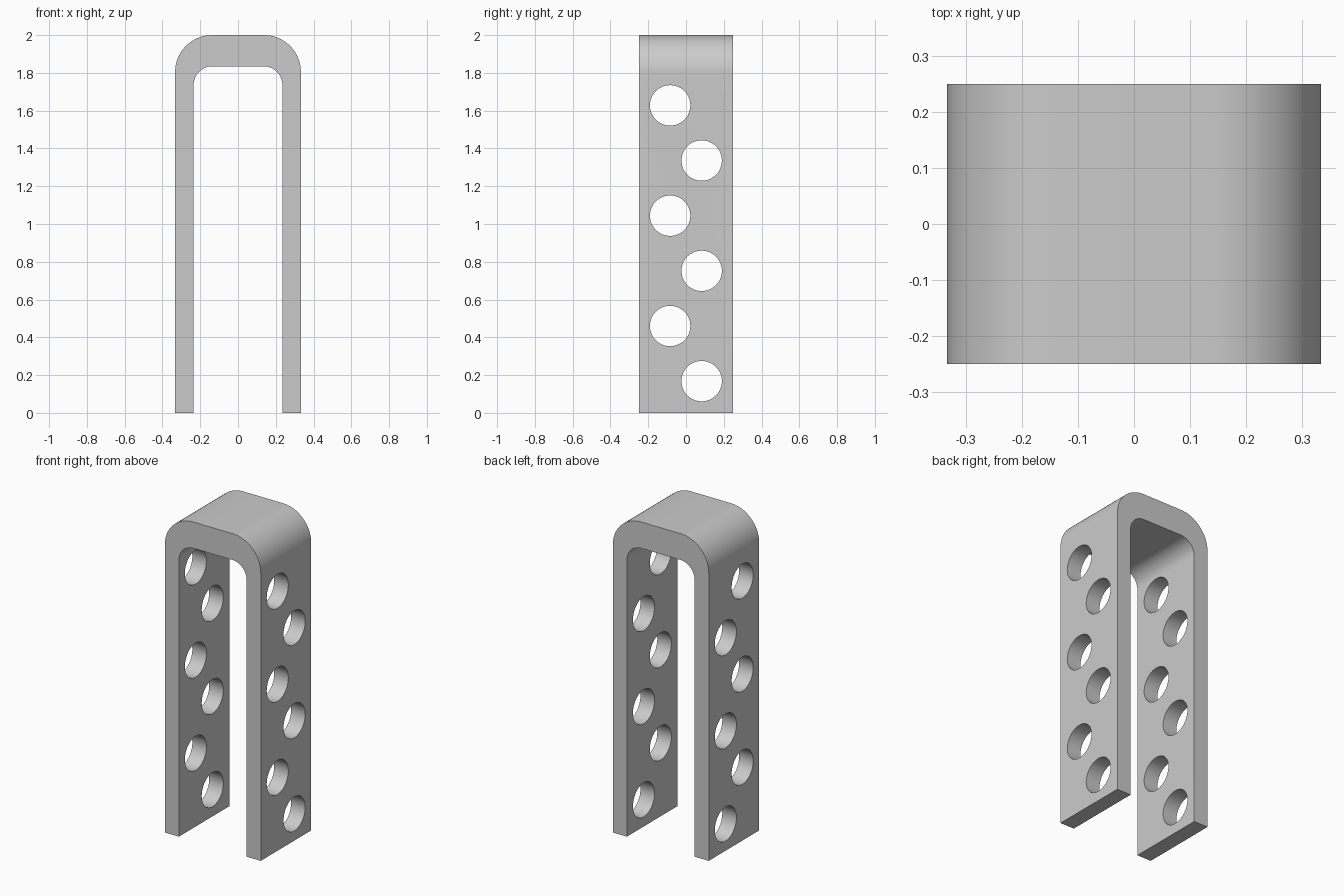
import bpy, bmesh
from math import pi, sin, cos
from mathutils import Matrix, Vector

if "Cube" in bpy.data.objects:
    bpy.data.objects.remove(bpy.data.objects["Cube"])

HALF_W, HALF_IN, HALF_D = 0.333, 0.235, 0.25
TOP, TOP_IN = 2.0, 1.835
R_OUT, R_IN = 0.195, 0.10
HOLE_R = 0.107
HOLES = [(-0.084 if i % 2 else 0.083, 0.168 + i * 0.292) for i in range(6)]


def arch(half, top, r, n=16):
    """Arch outline from the right foot over the top to the left foot."""
    right = [(half, 0)]
    for i in range(n + 1):
        a = pi / 2 * i / n
        right.append((half - r + r * cos(a), top - r + r * sin(a)))
    return right + [(-x, z) for x, z in reversed(right)]


def make_object(name, bm):
    bmesh.ops.recalc_face_normals(bm, faces=bm.faces)
    mesh = bpy.data.meshes.new(name)
    bm.to_mesh(mesh)
    bm.free()
    obj = bpy.data.objects.new(name, mesh)
    bpy.context.collection.objects.link(obj)
    return obj


# U-shaped bracket: arch profile extruded through its depth
bm = bmesh.new()
outline = arch(HALF_W, TOP, R_OUT) + arch(HALF_IN, TOP_IN, R_IN)[::-1]
face = bm.faces.new([bm.verts.new((x, -HALF_D, z)) for x, z in outline])
ext = bmesh.ops.extrude_face_region(bm, geom=[face])
bmesh.ops.translate(bm, vec=Vector((0, 2 * HALF_D, 0)),
                    verts=[v for v in ext["geom"] if isinstance(v, bmesh.types.BMVert)])
bracket = make_object("perforated_bracket", bm)

# Staggered hole cutters passing through both legs
bm = bmesh.new()
for y, z in HOLES:
    bmesh.ops.create_cone(bm, cap_ends=True, segments=48, radius1=HOLE_R,
                          radius2=HOLE_R, depth=1.0,
                          matrix=Matrix.Translation((0, y, z)) @ Matrix.Rotation(pi / 2, 4, 'Y'))
cutter = make_object("hole_cutter", bm)
cutter.hide_render = True

# Cut the holes, then discard the cutter
mod = bracket.modifiers.new("holes", 'BOOLEAN')
mod.operation = 'DIFFERENCE'
mod.solver = 'EXACT'
mod.object = cutter
bpy.ops.object.select_all(action='DESELECT')
bracket.select_set(True)
bpy.context.view_layer.objects.active = bracket
bpy.ops.object.modifier_apply(modifier=mod.name)
bpy.data.objects.remove(cutter)
bpy.ops.object.shade_smooth_by_angle(angle=pi / 6)
